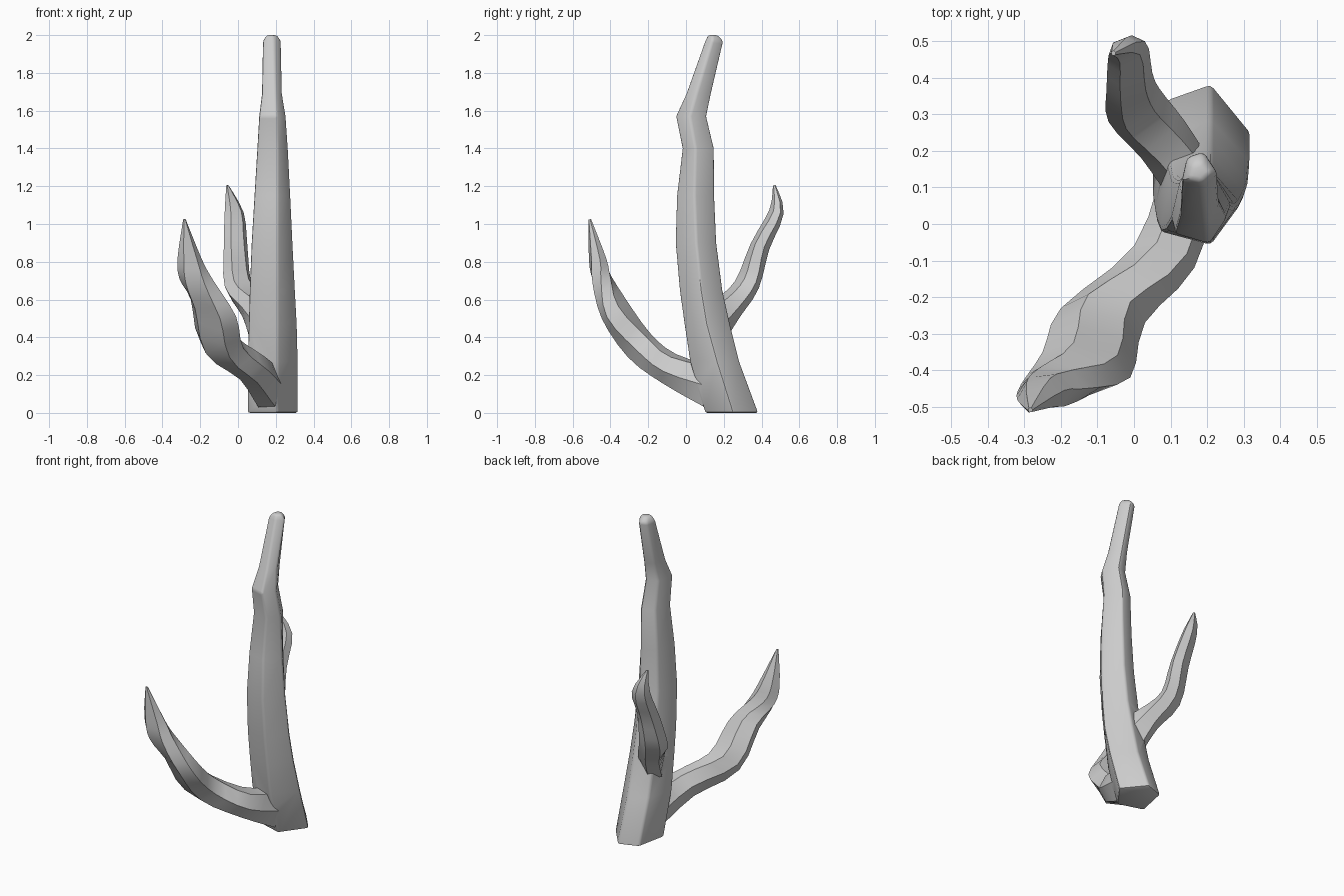
import bpy, bmesh
from mathutils import Vector

if "Cube" in bpy.data.objects:
    bpy.data.objects.remove(bpy.data.objects["Cube"])


def loft(name, rings):
    """Skin a list of equal-length point rings and cap both ends."""
    bm = bmesh.new()
    vs = [[bm.verts.new(p) for p in r] for r in rings]
    n = len(vs[0])
    for a, b in zip(vs, vs[1:]):
        for i in range(n):
            j = (i + 1) % n
            bm.faces.new((a[i], a[j], b[j], b[i]))
    bm.faces.new(vs[0][::-1])
    bm.faces.new(vs[-1])
    bmesh.ops.recalc_face_normals(bm, faces=bm.faces[:])
    me = bpy.data.meshes.new(name)
    bm.to_mesh(me)
    bm.free()
    ob = bpy.data.objects.new(name, me)
    bpy.context.collection.objects.link(ob)
    return ob


def smooth_path(rows, steps):
    """Catmull-Rom interpolation of the branch stations."""
    out = []
    for k in range(len(rows) - 1):
        quad = zip(rows[max(k - 1, 0)], rows[k], rows[k + 1], rows[min(k + 2, len(rows) - 1)])
        quad = list(quad)
        for s in range(steps):
            t = s / steps
            out.append([0.5 * (2 * b + (c - a) * t + (2 * a - 5 * b + 4 * c - d) * t * t
                               + (3 * b - a - 3 * c + d) * t ** 3) for a, b, c, d in quad])
    return out + [list(rows[-1])]


def branch(name, rows, steps=3):
    """Each station: left edge point, right edge point, half thickness."""
    st = [(Vector(r[:3]), Vector(r[3:6]), r[6]) for r in smooth_path(rows, steps)]
    mids = [(l + r) / 2 for l, r, _ in st]
    rings = []
    for i, (l, r, t) in enumerate(st):
        tan = mids[min(i + 1, len(st) - 1)] - mids[max(i - 1, 0)]
        n = (r - l).cross(tan).normalized() * t
        rings.append([l, l.lerp(r, .2) + n, l.lerp(r, .75) + n,
                      r, l.lerp(r, .75) - n, l.lerp(r, .25) - n])
    return loft(name, rings)


# Trunk: five-sided, stations of z, left x, right x, ridge x, front y, right y, back y
trunk_rows = [
    (0.00, .05, .32, .21, .10, .25, .385),
    (0.27, .05, .32, .21, .02, .165, .285),
    (0.47, .055, .315, .21, -.01, .11, .235),
    (0.65, .06, .305, .21, -.035, .08, .195),
    (0.90, .07, .292, .21, -.057, .055, .163),
    (1.15, .085, .28, .21, -.05, .045, .152),
    (1.40, .10, .267, .21, -.02, .05, .15),
    (1.57, .11, .255, .205, -.055, .02, .11),
    (1.69, .125, .235, .20, .00, .055, .135),
    (1.97, .13, .23, .19, .10, .14, .20),
    (2.00, .15, .21, .185, .115, .14, .17)]
trunk = loft("trunk", [
    [(xr, yf, z), (x1, ym, z), (xr, yb, z),
     (x0 + .25 * (xr - x0), yb - .15 * (yb - yf), z), (x0, yf + .17 * (yb - yf), z)]
    for z, x0, x1, xr, yf, ym, yb in trunk_rows])
bev = trunk.modifiers.new("soft_edges", 'BEVEL')
bev.width = .012
bev.segments = 2
bev.angle_limit = .5

# Long branch reaching forward and left
front = branch("front_branch", [
    (.08, .16, .13, .24, .12, .14, .11),
    (.00, -.06, .25, .165, -.12, .22, .075),
    (-.20, -.23, .38, .03, -.27, .34, .075),
    (-.25, -.35, .60, -.01, -.42, .51, .06),
    (-.31, -.44, .71, -.13, -.45, .70, .05),
    (-.32, -.48, .82, -.19, -.455, .81, .04),
    (-.29, -.51, 1.025, -.277, -.508, 1.025, .006)])

# Shorter branch rising behind
back = branch("back_branch", [
    (.09, .08, .47, .21, .17, .44, .11),
    (.02, .18, .56, .14, .28, .56, .065),
    (-.07, .28, .67, .07, .37, .69, .05),
    (-.075, .37, .88, .05, .415, .88, .042),
    (-.07, .46, 1.07, .03, .50, 1.06, .03),
    (-.062, .465, 1.205, -.05, .47, 1.205, .006)])

# Merge branches into the trunk
for part in (front, back):
    m = trunk.modifiers.new("join_" + part.name, 'BOOLEAN')
    m.operation = 'UNION'
    m.solver = 'EXACT'
    m.object = part
bpy.context.view_layer.update()
dg = bpy.context.evaluated_depsgraph_get()
merged = bpy.data.meshes.new_from_object(trunk.evaluated_get(dg))
trunk.modifiers.clear()
trunk.data = merged
for part in (front, back):
    bpy.data.objects.remove(part)
trunk.name = "branching_trunk"

bpy.ops.object.select_all(action='DESELECT')
trunk.select_set(True)
bpy.context.view_layer.objects.active = trunk
bpy.ops.object.shade_smooth_by_angle(angle=.6)
